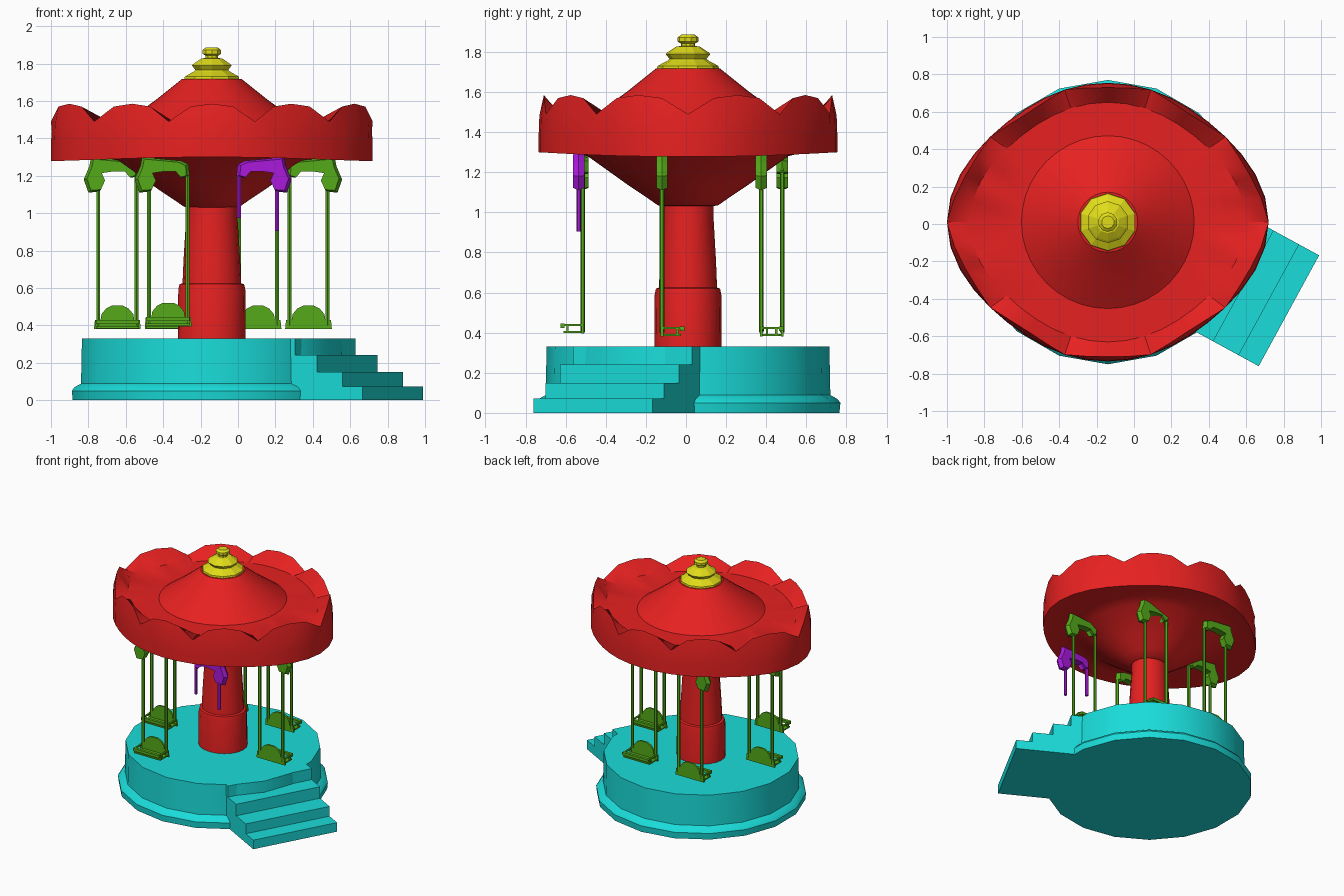
import bpy, bmesh, math
from mathutils import Vector, Matrix

if "Cube" in bpy.data.objects:
    bpy.data.objects.remove(bpy.data.objects["Cube"])

CX, CY = -0.14, 0.01


def material(name, rgb):
    m = bpy.data.materials.new(name)
    m.diffuse_color = (*rgb, 1)
    m.use_nodes = True
    m.node_tree.nodes["Principled BSDF"].inputs["Base Color"].default_value = m.diffuse_color
    return m


RED = material("red", (0.8, 0.015, 0.015))
CYAN = material("cyan", (0.01, 0.72, 0.7))
GREEN = material("green", (0.09, 0.4, 0.01))
YELLOW = material("yellow", (0.75, 0.72, 0.01))
PURPLE = material("purple", (0.4, 0.01, 0.72))


def finish(name, bm, mat, smooth=None):
    bmesh.ops.recalc_face_normals(bm, faces=bm.faces)
    me = bpy.data.meshes.new(name)
    bm.to_mesh(me)
    bm.free()
    ob = bpy.data.objects.new(name, me)
    bpy.context.collection.objects.link(ob)
    me.materials.append(mat)
    if smooth:
        bpy.ops.object.select_all(action='DESELECT')
        ob.select_set(True)
        bpy.context.view_layer.objects.active = ob
        bpy.ops.object.shade_smooth_by_angle(angle=math.radians(smooth))
    return ob


def loft(name, rings, mat, smooth=None):
    """Skin a list of closed point rings and cap both ends."""
    bm = bmesh.new()
    loops = [[bm.verts.new(p) for p in ring] for ring in rings]
    n = len(loops[0])
    for a, b in zip(loops, loops[1:]):
        for i in range(n):
            j = (i + 1) % n
            bm.faces.new((a[i], a[j], b[j], b[i]))
    bm.faces.new(loops[0])
    bm.faces.new(loops[-1])
    return finish(name, bm, mat, smooth)


def circle(r, z, n, phase=0.0, sx=1.0):
    return [(CX + sx * r * math.cos(phase + math.tau * i / n),
             CY + r * math.sin(phase + math.tau * i / n), z) for i in range(n)]


def lathe(name, profile, n, mat, phase=0.0, smooth=None, sx=1.0):
    return loft(name, [circle(r, z, n, phase, sx) for r, z in profile], mat, smooth)


def add_box(bm, lo, hi):
    c = [(a + b) / 2 for a, b in zip(lo, hi)]
    s = [b - a for a, b in zip(lo, hi)]
    bmesh.ops.create_cube(bm, size=1, matrix=Matrix.Translation(c) @ Matrix.Diagonal((*s, 1)))


def add_rod(bm, x, y, z0, z1, r=0.012):
    bmesh.ops.create_cone(bm, cap_ends=True, segments=6, radius1=r, radius2=r, depth=z1 - z0,
                          matrix=Matrix.Translation((x, y, (z0 + z1) / 2)))


def add_plate(bm, pts, y, half, bevel=0.0):
    """Extrude an x-z outline along y; bevel shrinks the two faces."""
    c = Vector((sum(p[0] for p in pts) / len(pts), sum(p[1] for p in pts) / len(pts)))
    layers = []
    for dy, k in ((-half, 1 - bevel), (0, 1), (half, 1 - bevel)):
        layers.append([bm.verts.new((c.x + (p[0] - c.x) * k, y + dy, c.y + (p[1] - c.y) * k))
                       for p in pts])
    for a, b in zip(layers, layers[1:]):
        for i in range(len(pts)):
            j = (i + 1) % len(pts)
            bm.faces.new((a[i], a[j], b[j], b[i]))
    bm.faces.new(layers[0])
    bm.faces.new(layers[-1])


# Base platform with flared foot
lathe("platform", [(0.755, 0), (0.76, 0.05), (0.745, 0.07), (0.71, 0.088), (0.705, 0.33)],
      18, CYAN, math.radians(10), 30)

# Entrance steps, stacked blocks turned toward the front right
bm = bmesh.new()
for reach, top in ((1.077, 0.072), (0.955, 0.15), (0.80, 0.242), (0.665, 0.33)):
    add_box(bm, (0.35, -0.29, 0), (reach, 0.385, top))
bmesh.ops.transform(bm, verts=bm.verts, matrix=Matrix.Translation((CX, CY, 0))
                    @ Matrix.Rotation(math.radians(-28.6), 4, 'Z'))
finish("steps", bm, CYAN)

# Central column
lathe("column", [(0.168, 0.32), (0.166, 0.59), (0.16, 0.62), (0.145, 0.625), (0.14, 0.75),
                 (0.127, 0.98), (0.127, 1.08)], 20, RED, 0, 30, 1.08)

# Canopy: underside funnel, scalloped rim and conical roof as one skin
N = 40


def rim(k, height):
    ring = []
    for i in range(N):
        a = math.tau * i / N
        r = k * (0.745 + 0.115 * math.cos(a) ** 6)
        ring.append((CX + r * math.cos(a), CY + r * math.sin(a), height(i, a)))
    return ring


def scallop(i, a):
    return (1.49, 1.57, 1.585, 1.57)[i % 4]


rings = [circle(r, z, N) for r, z in ((0.12, 1.03), (0.15, 1.035), (0.2, 1.07), (0.29, 1.13),
                                      (0.5, 1.28), (0.62, 1.31))]
rings += [rim(1, lambda i, a: 1.278 + 0.022 * math.sin(a) ** 2),
          rim(1, lambda i, a: 1.38),
          rim(0.995, lambda i, a: 1.38 + (scallop(i, a) - 1.38) * 0.5)]
top = rim(1, scallop)
for i in range(N):
    k = (1.0, 0.975, 0.965, 0.975)[i % 4]
    x, y, z = top[i]
    top[i] = (CX + (x - CX) * k, CY + (y - CY) * k, z)
rings += [top, rim(0.86, lambda i, a: 1.485)]
rings += [circle(r, z, N) for r, z in ((0.462, 1.487), (0.30, 1.605), (0.16, 1.717))]
loft("canopy", rings, RED, 30)

# Finial on top
lathe("finial", [(0.155, 1.712), (0.152, 1.73), (0.10, 1.758), (0.092, 1.765), (0.112, 1.79),
                 (0.10, 1.80), (0.06, 1.826), (0.036, 1.83), (0.036, 1.842), (0.052, 1.852),
                 (0.052, 1.872), (0.034, 1.886)], 10, YELLOW, math.radians(18))

# Hanger bracket outline (offset from rod centre, height)
HOOK = [(-0.115, 1.2), (-0.11, 1.26), (-0.07, 1.28), (0.14, 1.30), (0.15, 1.25), (0.18, 1.18),
        (0.155, 1.11), (0.095, 1.115), (0.07, 1.17), (0.09, 1.215), (0.02, 1.225),
        (-0.05, 1.225), (-0.08, 1.19)]
# Seat back outline
BACK = [(-0.125, 0.38), (0.125, 0.38), (0.12, 0.43), (0.09, 0.43), (0.085, 0.46), (0.06, 0.49),
        (0.03, 0.505), (-0.03, 0.505), (-0.06, 0.49), (-0.085, 0.46), (-0.09, 0.43), (-0.12, 0.43)]


def hanger(name, x, y, side, mat, ends):
    bm = bmesh.new()
    add_plate(bm, [(x + side * u, z) for u, z in HOOK], y, 0.028, 0.12)
    for s, z0 in zip((-1, 1), ends):
        add_rod(bm, x + s * 0.102, y, z0, 1.22)
    finish(name, bm, mat)


def seat(name, x, y, face, dz):
    bm = bmesh.new()
    add_plate(bm, [(x + u, z + dz) for u, z in BACK], y, 0.007)
    z = 0.38 + dz

    def part(x0, x1, d0, d1, z0, z1):
        ya, yb = sorted((y + face * d0, y + face * d1))
        add_box(bm, (x + x0, ya, z + z0), (x + x1, yb, z + z1))
    part(-0.115, 0.115, 0, 0.095, 0.004, 0.014)          # seat board
    part(-0.115, 0.115, 0.09, 0.112, 0.028, 0.05)        # safety bar
    for s in (-1, 1):                                    # side arms
        part(s * 0.11 - 0.006, s * 0.11 + 0.006, 0, 0.1, 0.038, 0.048)
        part(s * 0.11 - 0.006, s * 0.11 + 0.006, 0.07, 0.082, 0.01, 0.04)
    finish(name, bm, GREEN)


# Five swings: x, y, bracket side, facing, height offset
SWINGS = [(-0.373, -0.515, -1, -1, 0.015), (-0.645, -0.02, -1, -1, 0.0), (-0.373, 0.48, -1, -1, 0.0),
          (0.107, 0.375, 1, 1, 0.0), (0.377, -0.12, 1, 1, 0.0)]
for i, (x, y, side, face, dz) in enumerate(SWINGS):
    hanger(f"swing_hanger_{i}", x, y, side, GREEN, (0.4, 0.4))
    seat(f"swing_seat_{i}", x, y, face, dz)

# Broken swing with short rods and no seat
hanger("broken_hanger", 0.107, -0.535, 1, PURPLE, (0.975, 0.905))
